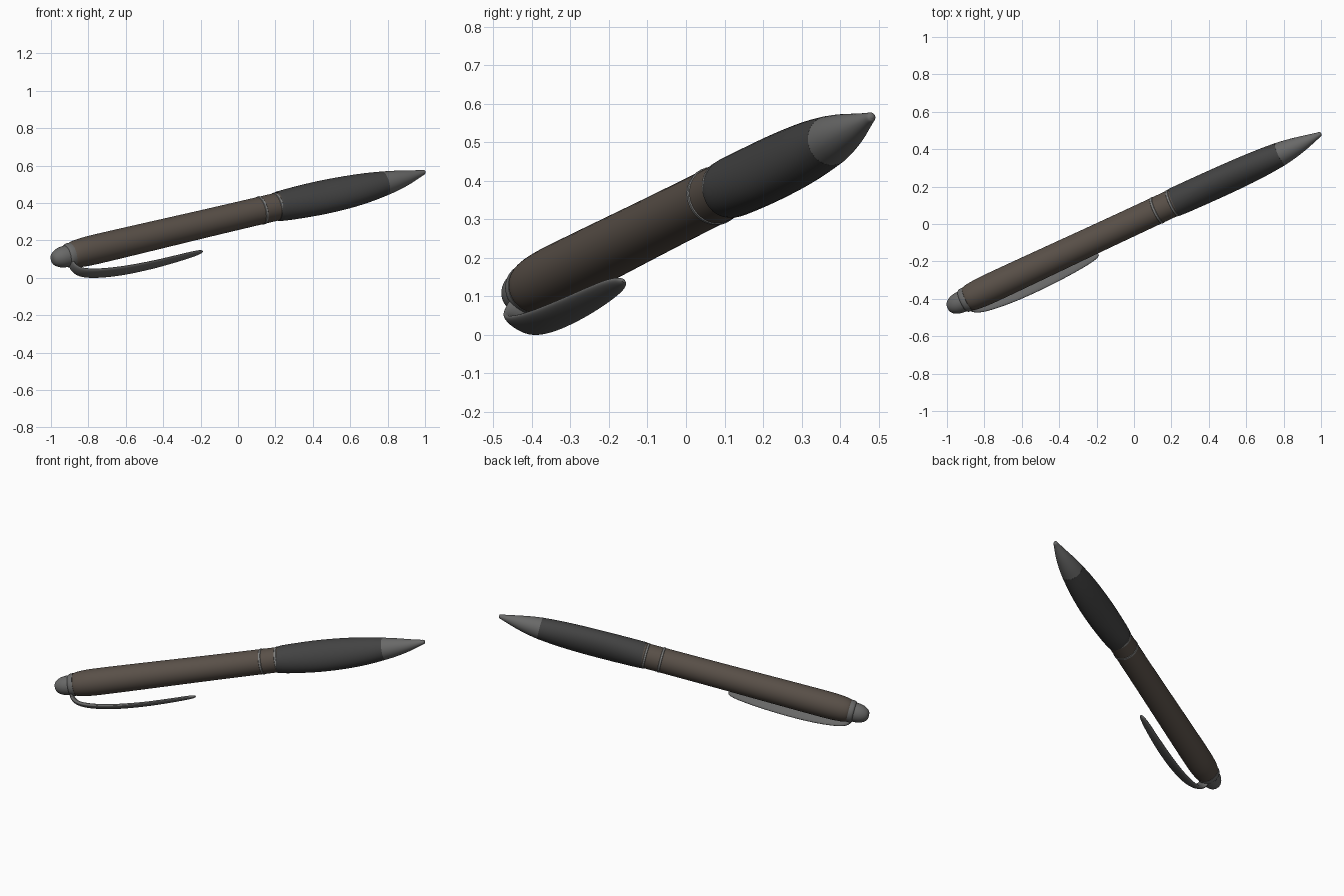
import bpy, bmesh, math
from mathutils import Vector

if "Cube" in bpy.data.objects:
    bpy.data.objects.remove(bpy.data.objects["Cube"])

# Pen frame: D runs from the button to the tip, U points to the clip side, W is across
START = Vector((-0.985, -0.445, 0.10))
D = (Vector((1.0, 0.483, 0.567)) - START).normalized()
U = Vector((0.38, -0.39, -0.835))
U = (U - D * U.dot(D)).normalized()
W = D.cross(U)


def material(name, rgb):
    m = bpy.data.materials.new(name)
    m.diffuse_color = (*rgb, 1)
    m.use_nodes = True
    m.node_tree.nodes["Principled BSDF"].inputs["Base Color"].default_value = m.diffuse_color
    return m


BROWN = material("brown_lacquer", (0.10, 0.08, 0.065))
RUBBER = material("dark_rubber", (0.055, 0.055, 0.055))
METAL = material("grey_metal", (0.14, 0.14, 0.138))
LIGHT = material("light_metal", (0.22, 0.22, 0.215))


def smooth_points(pts, n):
    """Catmull-Rom interpolation of section tuples."""
    if n < 2:
        return pts
    out = []
    for i in range(len(pts) - 1):
        p0, p1 = pts[max(i - 1, 0)], pts[i]
        p2, p3 = pts[i + 1], pts[min(i + 2, len(pts) - 1)]
        for k in range(n):
            t = k / n
            out.append(tuple(
                0.5 * (2 * b + (c - a) * t + (2 * a - 5 * b + 4 * c - d) * t * t
                       + (3 * b - a - 3 * c + d) * t ** 3)
                for a, b, c, d in zip(p0, p1, p2, p3)))
    out.append(pts[-1])
    return out


def loft(name, sections, mat, n=4, sides=40):
    """Elliptical tube; each section is (along D, along U, half depth, half width)."""
    pts = smooth_points(sections, n)
    bm = bmesh.new()
    rings = []
    for i, (s, h, a, b) in enumerate(pts):
        q, r = pts[max(i - 1, 0)], pts[min(i + 1, len(pts) - 1)]
        tangent = (D * (r[0] - q[0]) + U * (r[1] - q[1])).normalized()
        normal = W.cross(tangent).normalized()
        c = START + D * s + U * h
        rings.append([bm.verts.new(c + normal * max(a, 0.0005) * math.cos(t)
                                   + W * max(b, 0.0005) * math.sin(t))
                      for t in (math.tau * k / sides for k in range(sides))])
    for r0, r1 in zip(rings, rings[1:]):
        for k in range(sides):
            j = (k + 1) % sides
            bm.faces.new((r0[k], r0[j], r1[j], r1[k]))
    bm.faces.new(rings[0])
    bm.faces.new(rings[-1])
    bmesh.ops.recalc_face_normals(bm, faces=bm.faces)
    me = bpy.data.meshes.new(name)
    bm.to_mesh(me)
    bm.free()
    ob = bpy.data.objects.new(name, me)
    bpy.context.collection.objects.link(ob)
    me.materials.append(mat)
    bpy.ops.object.select_all(action='DESELECT')
    ob.select_set(True)
    bpy.context.view_layer.objects.active = ob
    bpy.ops.object.shade_smooth_by_angle(angle=math.radians(40))
    return ob


def turned(name, profile, mat, n=4):
    return loft(name, [(s, 0, r, r) for s, r in profile], mat, n)


# Rear button and collar
turned("end_button", [(-0.012, 0.001), (-0.008, 0.022), (0.005, 0.038),
                      (0.03, 0.051), (0.06, 0.057), (0.10, 0.058)], METAL)
turned("rear_collar", [(0.075, 0.056), (0.082, 0.064), (0.095, 0.067),
                       (0.108, 0.067)], METAL)

# Barrel
turned("barrel", [(0.106, 0.064), (0.12, 0.070), (0.16, 0.0755), (0.25, 0.079),
                  (0.5, 0.078), (0.9, 0.075), (1.2, 0.074), (1.37, 0.074)], BROWN)

# Trim rings
for i, s in enumerate((1.243, 1.338)):
    turned(f"trim_ring_{i + 1}", [(s, 0.073), (s + 0.003, 0.0765),
                                  (s + 0.013, 0.0765), (s + 0.016, 0.073)], LIGHT, 1)

# Swollen grip, slightly oval
loft("grip", [(1.355, 0, 0.077, 0.075), (1.365, 0.001, 0.081, 0.077),
              (1.45, 0.004, 0.088, 0.076), (1.6, 0.008, 0.094, 0.074),
              (1.75, 0.011, 0.091, 0.073), (1.88, 0.012, 0.081, 0.070),
              (1.99, 0.012, 0.066, 0.064)], RUBBER)

# Nose cone
loft("nose_cone", [(1.988, 0.012, 0.066, 0.064), (2.05, 0.011, 0.056, 0.055),
                   (2.12, 0.009, 0.041, 0.041), (2.18, 0.005, 0.026, 0.026),
                   (2.215, 0.002, 0.017, 0.017), (2.235, 0, 0.012, 0.012),
                   (2.241, 0, 0.005, 0.005), (2.242, 0, 0.001, 0.001)], METAL)

# Clip: bowed arm springing from the collar
loft("clip", [(0.085, 0.045, 0.012, 0.032), (0.09, 0.078, 0.012, 0.036),
              (0.115, 0.108, 0.013, 0.040), (0.165, 0.130, 0.014, 0.043),
              (0.25, 0.148, 0.014, 0.045), (0.37, 0.161, 0.014, 0.045),
              (0.52, 0.166, 0.013, 0.042), (0.66, 0.164, 0.012, 0.036),
              (0.76, 0.160, 0.011, 0.028), (0.81, 0.158, 0.009, 0.018),
              (0.828, 0.157, 0.005, 0.007), (0.83, 0.157, 0.001, 0.001)], METAL)
